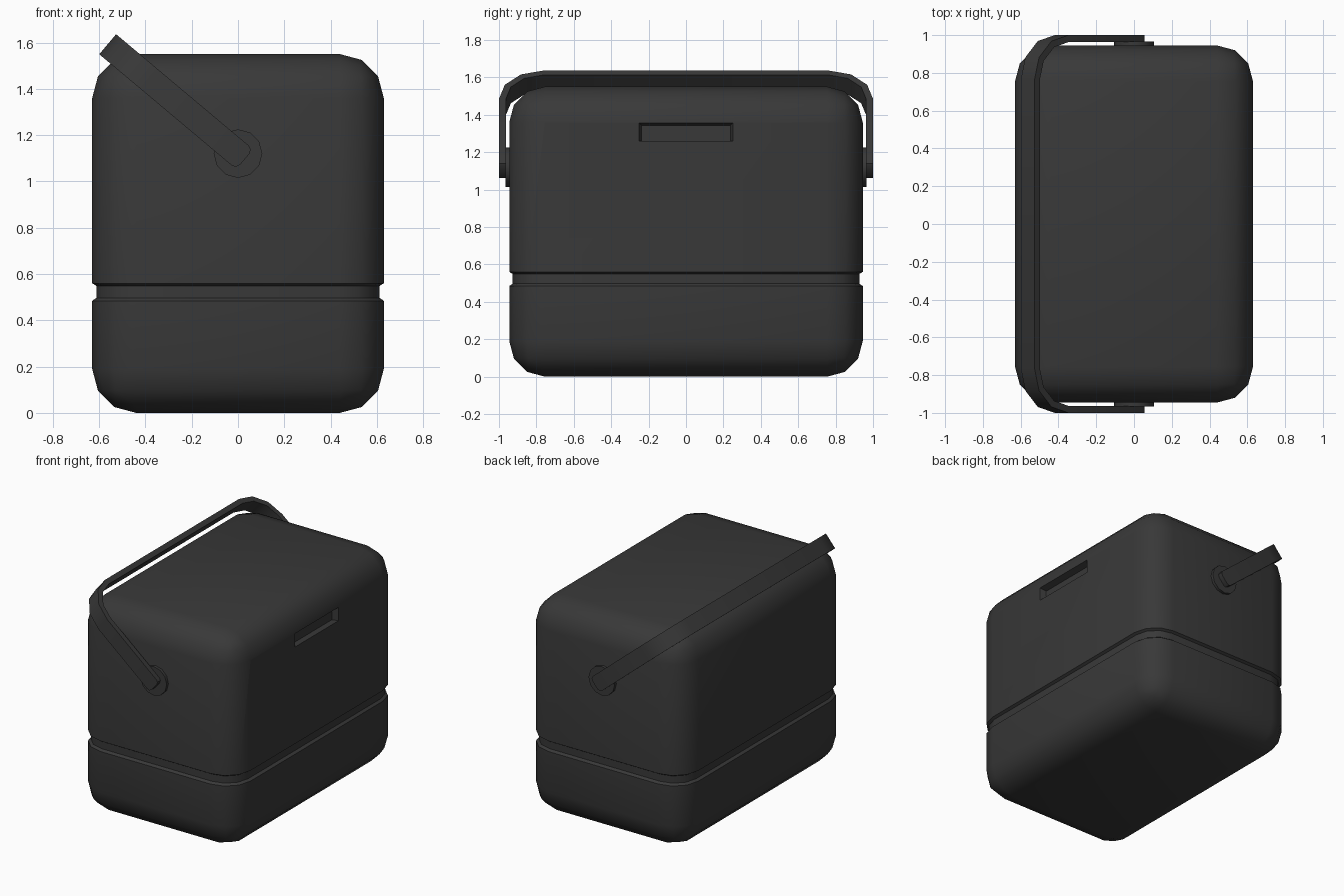
import bpy, bmesh, math
from mathutils import Vector

if "Cube" in bpy.data.objects:
    bpy.data.objects.remove(bpy.data.objects["Cube"])

mat = bpy.data.materials.new("dark_plastic")
mat.diffuse_color = (0.04, 0.04, 0.04, 1)
mat.use_nodes = True
mat.node_tree.nodes["Principled BSDF"].inputs["Base Color"].default_value = mat.diffuse_color


def finish(bm, name):
    bmesh.ops.recalc_face_normals(bm, faces=bm.faces[:])
    me = bpy.data.meshes.new(name)
    bm.to_mesh(me)
    bm.free()
    me.materials.append(mat)
    ob = bpy.data.objects.new(name, me)
    bpy.context.collection.objects.link(ob)
    bpy.ops.object.select_all(action='DESELECT')
    ob.select_set(True)
    bpy.context.view_layer.objects.active = ob
    bpy.ops.object.shade_smooth_by_angle(angle=math.radians(40))
    return ob


# rounded box body
HX, HY, H, R = 0.63, 0.945, 1.55, 0.19
bm = bmesh.new()
bmesh.ops.create_cube(bm, size=1)
for v in bm.verts:
    v.co = (v.co.x * 2 * HX, v.co.y * 2 * HY, (v.co.z + 0.5) * H)
bmesh.ops.bevel(bm, geom=bm.edges[:], offset=R, segments=3, profile=0.5,
                affect='EDGES', clamp_overlap=True)

# groove around the body: cut loops, pull the two inner ones inward
for z in (0.484, 0.497, 0.549, 0.56):
    bmesh.ops.bisect_plane(bm, geom=bm.verts[:] + bm.edges[:] + bm.faces[:],
                           plane_co=(0, 0, z), plane_no=(0, 0, 1))
for v in bm.verts:
    if 0.49 < v.co.z < 0.555:
        c = Vector((math.copysign(HX - R, v.co.x), math.copysign(HY - R, v.co.y), v.co.z))
        v.co = c + (v.co - c) * (R - 0.018) / R

# finger slot on the right side
bm.normal_update()
face = next(f for f in bm.faces if f.normal.x > 0.99 and f.calc_center_median().z > 0.7)
for co, no in (((0, 0, 1.26), (0, 0, 1)), ((0, 0, 1.357), (0, 0, 1)),
               ((0, -0.25, 0), (0, 1, 0)), ((0, 0.25, 0), (0, 1, 0))):
    bmesh.ops.bisect_plane(bm, geom=[face] + face.edges[:] + face.verts[:],
                           plane_co=co, plane_no=no)
    bm.normal_update()
    face = next(f for f in bm.faces if f.normal.x > 0.99
                and min(v.co.z for v in f.verts) < 1.31 < max(v.co.z for v in f.verts)
                and min(v.co.y for v in f.verts) < 0 < max(v.co.y for v in f.verts))
inner = bmesh.ops.extrude_discrete_faces(bm, faces=[face])['faces'][0]
for v in inner.verts:
    v.co.x -= 0.045
    v.co.y *= 0.95
    if v.co.z > 1.3:
        v.co.z = 1.342
finish(bm, "body")

# pivot discs
PZ = 1.12
for side, name in ((-1, "front_pivot"), (1, "back_pivot")):
    bm = bmesh.new()
    bmesh.ops.create_cone(bm, cap_ends=True, segments=12, radius1=0.105,
                          radius2=0.105, depth=0.035)
    for v in bm.verts:
        v.co = Vector((v.co.x, side * (0.9475 + v.co.z), PZ + v.co.y))
    finish(bm, name)

# tilted strap handle: stations of (outer y, outer s, inner y, inner s, half width)
T, TOP, B, W = 0.037, 0.735, 0.235, 0.0565
along, across = Vector((-0.766, 0, 0.643)), Vector((0.643, 0, 0.766))
half = [(1, s, 1 - T, s, w) for s, w in ((-0.038, 0.03), (-0.03, 0.05), (-0.011, W))]
for i in range(4):
    a = math.radians(30 * i)
    c, s = math.cos(a), math.sin(a)
    cy, cs = 1 - B, TOP - B
    half.append((cy + B * c, cs + B * s, cy + (B - T) * c, cs + (B - T) * s, W))
stations = half + [(-yo, so, -yi, si, w) for yo, so, yi, si, w in reversed(half)]

bm = bmesh.new()
rings = []
for yo, so, yi, si, w in stations:
    ring = []
    for y, s, k in ((yo, so, -w), (yo, so, w), (yi, si, w), (yi, si, -w)):
        ring.append(bm.verts.new(Vector((0, y, PZ)) + along * s + across * k))
    rings.append(ring)
for a, b in zip(rings, rings[1:]):
    for i in range(4):
        j = (i + 1) % 4
        bm.faces.new((a[i], a[j], b[j], b[i]))
bm.faces.new(rings[0])
bm.faces.new(rings[-1])
finish(bm, "handle")
